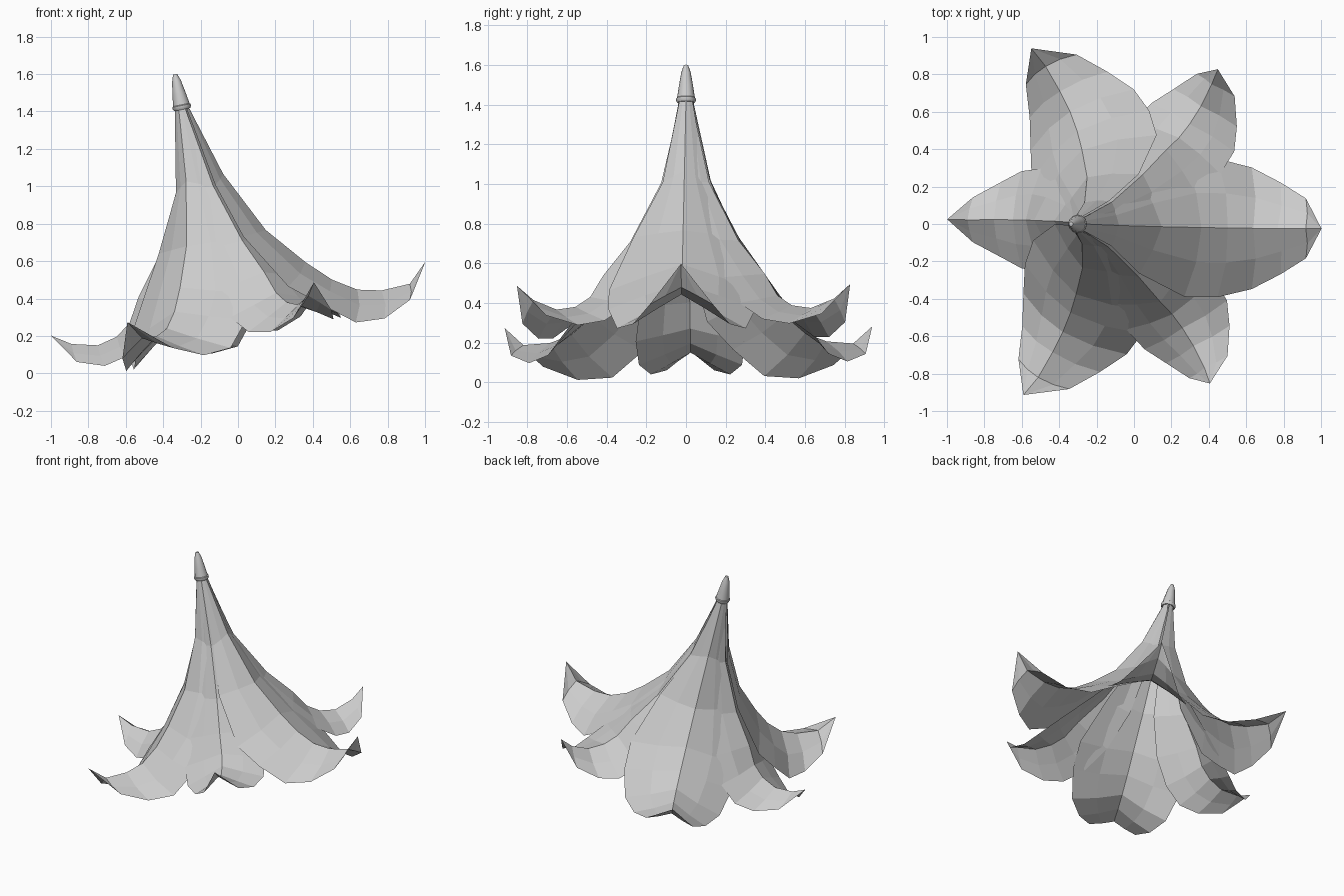
import bpy
import bmesh
from math import radians, sin, cos, pi
from mathutils import Matrix, Vector

default_cube = bpy.data.objects.get("Cube")
if default_cube:
    bpy.data.objects.remove(default_cube, do_unlink=True)

# One plain grey for the whole flower
grey = bpy.data.materials.new("pale_grey")
grey.use_nodes = True
grey_colour = (0.6, 0.6, 0.6, 1.0)
grey.diffuse_color = grey_colour
grey.node_tree.nodes["Principled BSDF"].inputs["Base Color"].default_value = grey_colour

# The flower hangs from its stalk with the axis leaning sideways
flower_frame = Matrix.Translation((-0.3, 0, 1.42)) @ Matrix.Rotation(radians(-11.5), 4, 'Y')
# The petals swing a little further out than the stalk
petal_frame = flower_frame.copy()
swing = Matrix.Identity(4)
swing[0][2] = -0.04
petal_frame = flower_frame @ swing


def finish(name, bm, matrix):
    """Turn a bmesh into a flat shaded object placed in the world."""
    mesh = bpy.data.meshes.new(name)
    bm.to_mesh(mesh)
    bm.free()
    mesh.transform(matrix)
    mesh.materials.append(grey)
    obj = bpy.data.objects.new(name, mesh)
    bpy.context.collection.objects.link(obj)
    return obj


def build_petal(name, stations, tip, angle, bulge):
    """Loft a roof-shaped petal; each station gives ridge radius, ridge depth,
    half width, rim radius and rim depth."""
    bm = bmesh.new()
    rows = []
    for ridge_r, ridge_d, width, rim_r, rim_d in stations:
        ridge = Vector((ridge_r, 0, -ridge_d))
        row = []
        for side in (-1, -0.5, 0, 0.5, 1):
            rim = Vector((rim_r, width * (1 if side > 0 else -1), -rim_d))
            point = ridge.lerp(rim, abs(side))
            if abs(side) == 0.5:
                point.x += bulge * width
            point.y -= 0.02 * ridge_d
            row.append(bm.verts.new(point))
        rows.append(row)
    for upper, lower in zip(rows, rows[1:]):
        for i in range(len(upper) - 1):
            bm.faces.new((upper[i], lower[i], lower[i + 1], upper[i + 1]))
    # Pointed, upturned end
    point = bm.verts.new((tip[0], -0.025, -tip[1]))
    for a, b in zip(rows[-1], rows[-1][1:]):
        bm.faces.new((a, point, b))
    finish(name, bm, petal_frame @ Matrix.Rotation(radians(angle), 4, 'Z'))


# Broad outer petals and slimmer inner petals
wide_stations = [
    (.035, 0, .032, .022, 0),
    (.13, .39, .11, .075, .44),
    (.28, .73, .25, .155, .74),
    (.445, .94, .37, .325, 1.05),
    (.56, 1.06, .37, .475, 1.18),
    (.68, 1.14, .325, .63, 1.31),
    (.805, 1.17, .245, .785, 1.32),
    (.96, 1.165, .16, .94, 1.25),
]
narrow_stations = [
    (.03, 0, .02, .02, 0),
    (.14, .44, .075, .085, .44),
    (.315, .76, .17, .19, .77),
    (.47, .95, .25, .34, 1),
    (.545, 1.07, .275, .48, 1.15),
    (.63, 1.13, .26, .61, 1.245),
    (.74, 1.155, .2, .73, 1.27),
    (.875, 1.12, .12, .87, 1.22),
]
for number, angle in enumerate((0, 120, 240), start=1):
    build_petal(f"outer_petal_{number}", wide_stations, (1.07, 1.065), angle, 0.05)
    build_petal(f"inner_petal_{number}", narrow_stations, (.97, 1.055), angle + 60, 0.03)


def build_stalk(name, profile, sides):
    """Spin a radius and height profile into a capped solid."""
    bm = bmesh.new()
    rings = []
    for radius, height in profile:
        turns = [2 * pi * i / sides for i in range(sides)]
        rings.append([bm.verts.new((radius * cos(t), radius * sin(t), height)) for t in turns])
    for low, high in zip(rings, rings[1:]):
        for i in range(sides):
            j = (i + 1) % sides
            bm.faces.new((low[i], low[j], high[j], high[i]))
    bm.faces.new(list(reversed(rings[0])))
    bm.faces.new(rings[-1])
    return finish(name, bm, flower_frame)


# Tapered stalk stub with a small collar at its base
stalk = build_stalk("stalk", [(.044, -.01), (.05, 0), (.05, .012), (.045, .016),
                              (.036, .075), (.024, .145), (.011, .183)], 12)
bpy.ops.object.select_all(action='DESELECT')
stalk.select_set(True)
bpy.context.view_layer.objects.active = stalk
bpy.ops.object.shade_smooth_by_angle(angle=radians(35))
